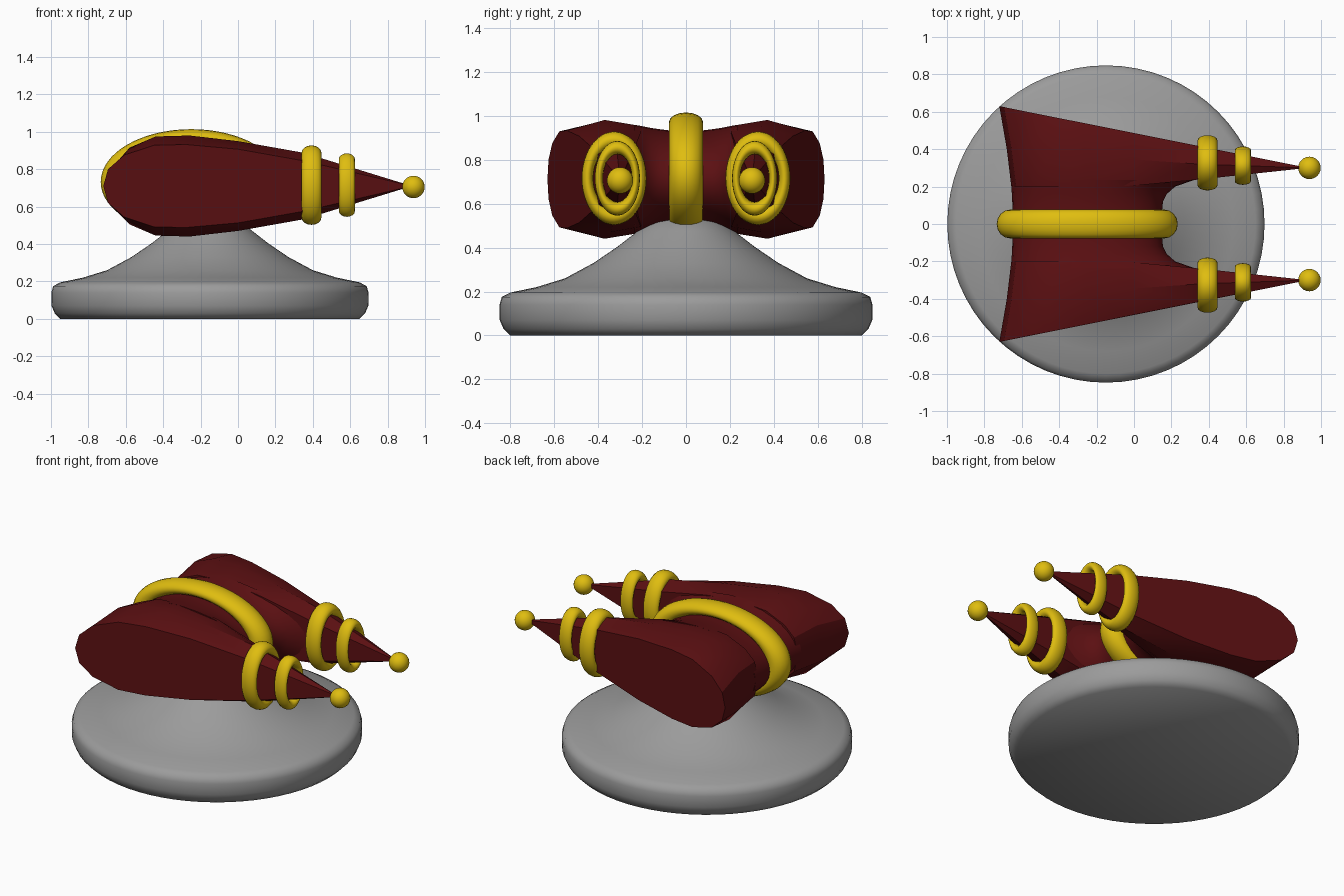
import bpy, bmesh, math
from mathutils import Matrix

if "Cube" in bpy.data.objects:
    bpy.data.objects.remove(bpy.data.objects["Cube"])


def material(name, rgb):
    m = bpy.data.materials.new(name)
    m.diffuse_color = (*rgb, 1)
    m.use_nodes = True
    m.node_tree.nodes["Principled BSDF"].inputs["Base Color"].default_value = m.diffuse_color
    return m


RED = material("dark red", (0.105, 0.005, 0.006))
GOLD = material("gold yellow", (0.74, 0.51, 0.005))
GREY = material("mid grey", (0.33, 0.33, 0.33))
ZC = 0.71  # height of the body's axis


def finish(bm, name, mat, angle=35):
    bmesh.ops.recalc_face_normals(bm, faces=bm.faces)
    me = bpy.data.meshes.new(name)
    bm.to_mesh(me)
    bm.free()
    me.materials.append(mat)
    me.shade_smooth()
    me.set_sharp_from_angle(angle=math.radians(angle))
    ob = bpy.data.objects.new(name, me)
    bpy.context.collection.objects.link(ob)
    return ob


def loft(loops, name, mat, angle=35):
    """Skin closed loops of equal length and cap both ends."""
    bm = bmesh.new()
    rows = [[bm.verts.new(p) for p in lp] for lp in loops]
    n = len(rows[0])
    for a, b in zip(rows, rows[1:]):
        for i in range(n):
            j = (i + 1) % n
            bm.faces.new((a[i], a[j], b[j], b[i]))
    bm.faces.new(rows[0])
    bm.faces.new(rows[-1])
    bmesh.ops.remove_doubles(bm, verts=bm.verts, dist=0.0005)
    return finish(bm, name, mat, angle)


def ring(name, loc, scale, minor=0.22, major_n=48, minor_n=16):
    """Torus around the x axis, stretched by scale."""
    bm = bmesh.new()
    grid = []
    for i in range(major_n):
        a = 2 * math.pi * i / major_n
        row = []
        for k in range(minor_n):
            b = 2 * math.pi * k / minor_n
            r = 1 + minor * math.cos(b)
            p = (minor * math.sin(b), r * math.cos(a), r * math.sin(a))
            row.append(bm.verts.new([c + s * q for c, s, q in zip(loc, scale, p)]))
        grid.append(row)
    for i in range(major_n):
        for k in range(minor_n):
            i2, k2 = (i + 1) % major_n, (k + 1) % minor_n
            bm.faces.new((grid[i][k], grid[i2][k], grid[i2][k2], grid[i][k2]))
    return finish(bm, name, GOLD, 60)


# Round pedestal with flared neck
profile = [(0, 0), (0.80, 0), (0.83, 0.03), (0.847, 0.07), (0.848, 0.14), (0.838, 0.175),
           (0.80, 0.195), (0.68, 0.22), (0.55, 0.26), (0.42, 0.33), (0.31, 0.405),
           (0.22, 0.475), (0.17, 0.515), (0.10, 0.54), (0, 0.55)]
bm = bmesh.new()
vs = [bm.verts.new((r - 0.15, 0, z)) for r, z in profile]
es = [bm.edges.new(p) for p in zip(vs, vs[1:])]
bmesh.ops.spin(bm, geom=vs + es, cent=(-0.15, 0, 0), axis=(0, 0, 1),
               angle=2 * math.pi, steps=64, use_merge=True)
bmesh.ops.remove_doubles(bm, verts=bm.verts, dist=0.0005)
finish(bm, "pedestal", GREY, 50)

# Saddle joining the two horns: (y, back x, front x, half height)
half = [(0.07, -0.65, 0.15, 0.222), (0.12, -0.651, 0.155, 0.228), (0.16, -0.653, 0.175, 0.234),
        (0.20, -0.656, 0.22, 0.242), (0.235, -0.66, 0.32, 0.248)]
sections = [(-y, b, f, h) for y, b, f, h in reversed(half)] + half
loops = []
for y, b, f, h in sections:
    lp = []
    for i in range(32):
        a = 2 * math.pi * i / 32
        c, s = math.cos(a), math.sin(a)
        x = -0.25 + c * ((f + 0.25) if c > 0 else (-0.25 - b))
        lp.append((x, y, ZC + h * s))
    loops.append(lp)
loft(loops, "saddle", RED, 60)

# Horn slices: (x, y, half height) from the back edge to the tip
TIP = (0.93, 0.30, 0.0)


def outer_y(x):
    return 0.63 - 0.2 * (x + 0.72)


outer = [(x, outer_y(x), h) for x, h in
         [(-0.72, 0), (-0.695, 0.09), (-0.61, 0.165), (-0.45, 0.218), (-0.28, 0.222),
          (0.0, 0.197), (0.35, 0.135)]] + [TIP]
middle = [(-0.68, 0.40, 0), (-0.655, 0.40, 0.12), (-0.58, 0.39, 0.205), (-0.44, 0.38, 0.265),
          (-0.26, 0.37, 0.27), (0.0, 0.345, 0.24), (0.35, 0.32, 0.178), TIP]
inner = [(-0.656, 0.2, 0), (-0.63, 0.2, 0.11), (-0.56, 0.2, 0.175), (-0.43, 0.2, 0.23),
         (-0.25, 0.2, 0.242), (0.0, 0.205, 0.215), (0.35, 0.238, 0.13), TIP]


for side, label in ((1, "back"), (-1, "front")):
    loops = []
    for sl in (inner, middle, outer):
        upper = [(x, side * y, ZC + h) for x, y, h in sl]
        lower = [(x, side * y, ZC - h) for x, y, h in reversed(sl[1:-1])]
        loops.append(upper + lower)
    loft(loops, label + "_horn", RED, 30)
    # Gold rings and tip ball
    ring(label + "_large_ring", (0.393, side * 0.327, 0.715), (0.24, 0.121, 0.174))
    ring(label + "_small_ring", (0.582, side * 0.312, 0.715), (0.195, 0.084, 0.139))
    bm = bmesh.new()
    bmesh.ops.create_uvsphere(bm, u_segments=24, v_segments=16, radius=0.06,
                              matrix=Matrix.Translation((0.938, side * 0.30, 0.705)))
    finish(bm, label + "_tip_ball", GOLD, 60)

# Gold band round the saddle
band = ring("centre_band", (0, 0, 0), (0.44, 0.42, 0.242), minor=0.175, major_n=64)
band.data.transform(Matrix.Translation((-0.25, 0, 0.732)) @
                    Matrix.Diagonal((0.412 / 0.42, 1, 0.24 / 0.242, 1)) @
                    Matrix.Rotation(math.pi / 2, 4, 'Z'))
